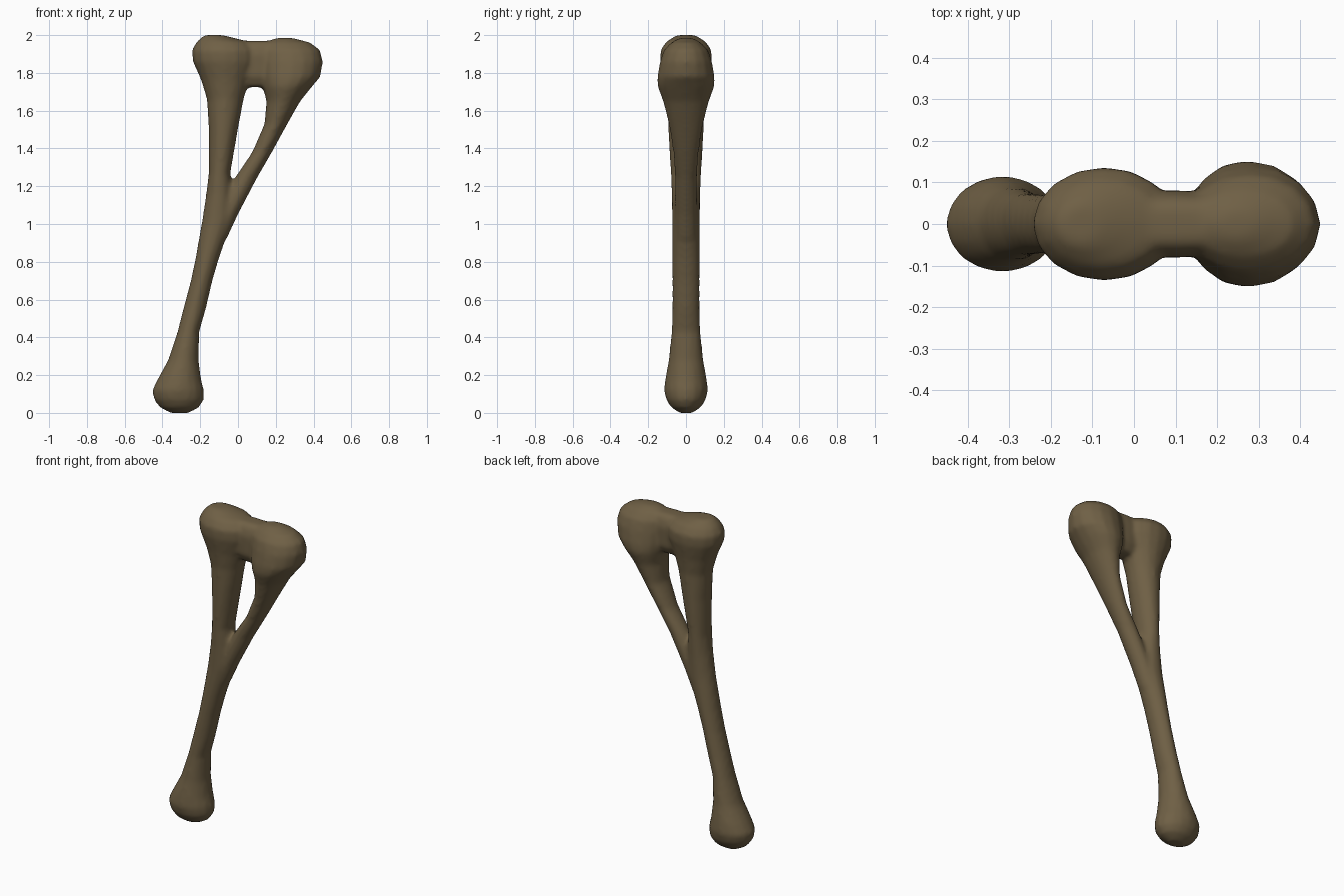
import bpy, bmesh, math

SIDES = 16


def loft(bm, rings):
    """Closed tube through horizontal ellipses given as (z, left x, right x, half depth, y centre)."""
    loops = []
    for z, x0, x1, ry, cy in rings:
        cx, rx = (x0 + x1) / 2, (x1 - x0) / 2
        loops.append([bm.verts.new((cx + rx * math.cos(a), cy + ry * math.sin(a), z))
                      for a in (2 * math.pi * i / SIDES for i in range(SIDES))])
    for lo, hi in zip(loops, loops[1:]):
        for i in range(SIDES):
            j = (i + 1) % SIDES
            bm.faces.new((lo[i], lo[j], hi[j], hi[i]))
    bm.faces.new(loops[0][::-1])
    bm.faces.new(loops[-1])


bm = bmesh.new()

# Main shaft: rounded foot, slim middle, left arm and left head
loft(bm, [
    (0.000, -0.36, -0.26, 0.035, 0.00), (0.03, -0.415, -0.205, 0.08, 0.00),
    (0.07, -0.445, -0.18, 0.105, 0.00), (0.12, -0.455, -0.18, 0.117, 0.00),
    (0.18, -0.425, -0.195, 0.110, 0.00), (0.28, -0.37, -0.208, 0.092, 0.00),
    (0.43, -0.32, -0.205, 0.077, 0.00), (0.55, -0.29, -0.17, 0.072, 0.00),
    (0.70, -0.25, -0.135, 0.072, 0.00), (0.82, -0.225, -0.10, 0.073, 0.00),
    (1.02, -0.19, -0.03, 0.074, 0.00), (1.15, -0.17, -0.03, 0.076, 0.00),
    (1.27, -0.155, -0.04, 0.082, 0.00), (1.50, -0.155, 0.00, 0.095, 0.00),
    (1.66, -0.165, 0.03, 0.100, 0.00), (1.76, -0.195, 0.06, 0.115, 0.00),
    (1.86, -0.24, 0.10, 0.136, 0.00), (1.92, -0.245, 0.10, 0.136, 0.00),
    (1.965, -0.22, 0.06, 0.105, 0.00), (2.0, -0.18, -0.08, 0.05, 0.00),
])

# Slanting right arm with the larger right head
loft(bm, [
    (0.92, -0.15, -0.06, 0.055, 0.00), (1.05, -0.12, 0.00, 0.06, 0.00),
    (1.24, -0.02, 0.10, 0.058, 0.00), (1.38, 0.075, 0.18, 0.068, 0.00),
    (1.53, 0.14, 0.262, 0.092, 0.00), (1.65, 0.15, 0.33, 0.122, 0.00),
    (1.73, 0.13, 0.395, 0.152, 0.00), (1.78, 0.12, 0.437, 0.152, 0.00),
    (1.86, 0.12, 0.45, 0.138, 0.00), (1.92, 0.12, 0.435, 0.118, 0.00),
    (1.96, 0.14, 0.385, 0.08, 0.00), (1.985, 0.20, 0.29, 0.035, 0.00),
])

# Bridge joining the two heads
loft(bm, [
    (1.725, 0.00, 0.20, 0.05, 0.00), (1.78, -0.06, 0.27, 0.078, 0.00),
    (1.90, -0.10, 0.30, 0.082, 0.00), (1.95, -0.10, 0.30, 0.065, 0.00),
    (1.97, -0.10, 0.28, 0.04, 0.00),
])
bmesh.ops.recalc_face_normals(bm, faces=bm.faces)

mesh = bpy.data.meshes.new("forked_bone")
bm.to_mesh(mesh)
bm.free()
bone = bpy.data.objects.new("forked_bone", mesh)
bpy.context.collection.objects.link(bone)

# Single brown colour
brown = bpy.data.materials.new("dull_brown")
brown.diffuse_color = (0.16, 0.117, 0.06, 1)
mesh.materials.append(brown)

# Fuse the tubes into one skin and soften the joins
fuse = bone.modifiers.new("fuse", 'REMESH')
fuse.mode = 'VOXEL'
fuse.voxel_size = 0.014
fuse.use_smooth_shade = True
soften = bone.modifiers.new("soften", 'SMOOTH')
soften.factor = 0.5
soften.iterations = 5
